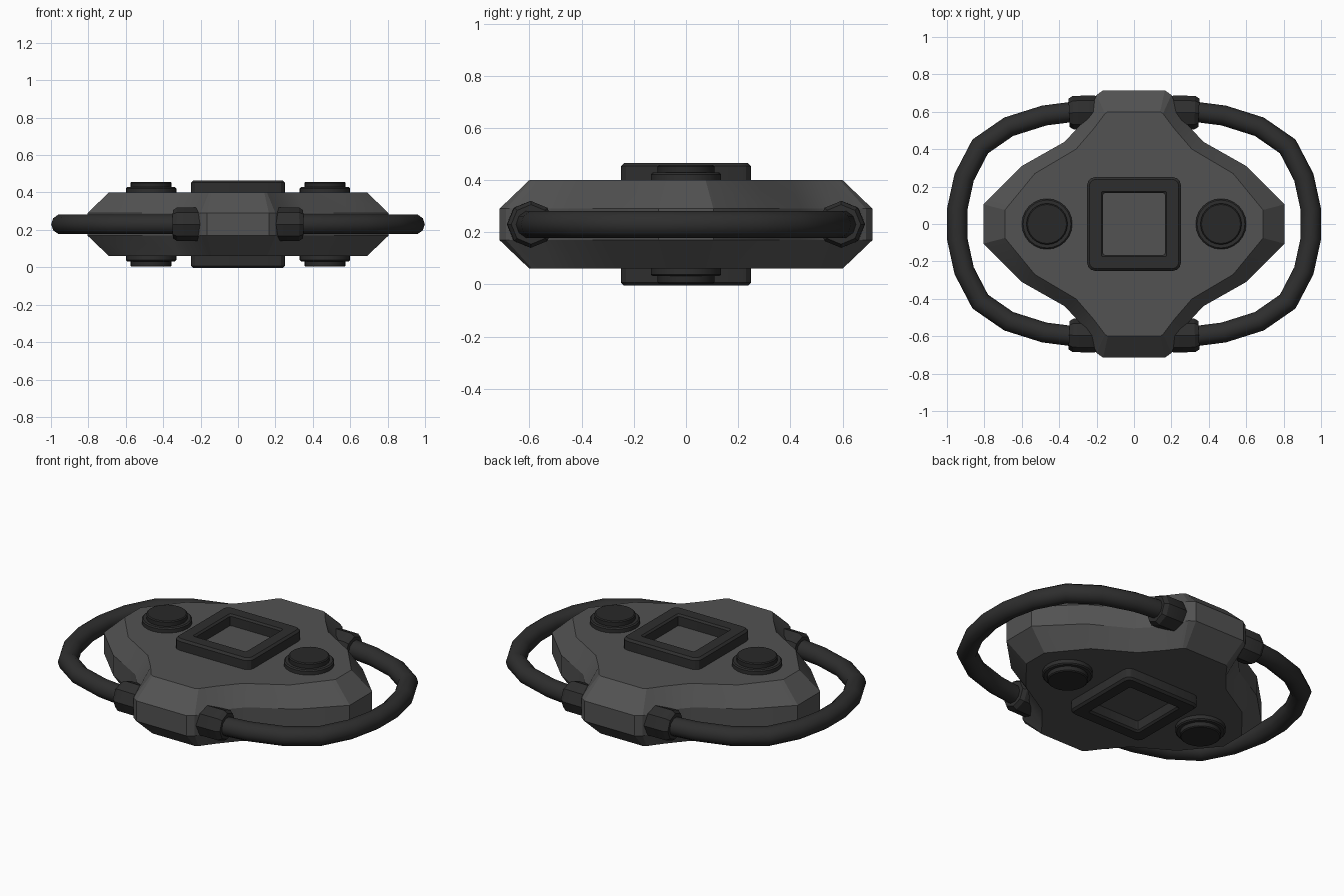
import bpy, bmesh, math
from mathutils import Vector

cube = bpy.data.objects.get("Cube")
if cube:
    bpy.data.objects.remove(cube)

MID = 0.23  # height of the symmetry plane


def material(name, value):
    m = bpy.data.materials.new(name)
    m.use_nodes = True
    col = (value, value, value, 1)
    m.diffuse_color = col
    bsdf = next(n for n in m.node_tree.nodes if n.type == 'BSDF_PRINCIPLED')
    bsdf.inputs["Base Color"].default_value = col
    bsdf.inputs["Roughness"].default_value = 0.7
    return m


GREY = material("body grey", 0.085)
DARK = material("trim charcoal", 0.027)
CAP = material("button charcoal", 0.022)


def loft(name, rings, mat, caps=True, angle=30):
    """Skin a list of equal-length closed rings."""
    bm = bmesh.new()
    loops = [[bm.verts.new(p) for p in ring] for ring in rings]
    for a, b in zip(loops, loops[1:]):
        for i in range(len(a)):
            j = (i + 1) % len(a)
            bm.faces.new((a[i], a[j], b[j], b[i]))
    if caps:
        bm.faces.new(loops[0])
        bm.faces.new(loops[-1])
    else:
        for i in range(len(loops[0])):
            j = (i + 1) % len(loops[0])
            bm.faces.new((loops[-1][i], loops[-1][j], loops[0][j], loops[0][i]))
    bmesh.ops.recalc_face_normals(bm, faces=bm.faces)
    me = bpy.data.meshes.new(name)
    bm.to_mesh(me)
    bm.free()
    me.materials.append(mat)
    ob = bpy.data.objects.new(name, me)
    bpy.context.collection.objects.link(ob)
    bpy.ops.object.select_all(action='DESELECT')
    ob.select_set(True)
    bpy.context.view_layer.objects.active = ob
    bpy.ops.object.shade_smooth_by_angle(angle=math.radians(angle))
    return ob


def four_way(quarter, z):
    """Mirror a quarter outline (back to side) into a closed ring."""
    half = quarter + [(x, -y) for x, y in reversed(quarter)]
    full = half + [(-x, y) for x, y in reversed(half)]
    return [(x, y, z) for x, y in full]


def circle(cx, r, z, n=24):
    return [(cx + r * math.cos(math.tau * i / n), r * math.sin(math.tau * i / n), z)
            for i in range(n)]


def rounded_square(h, r, z):
    arc = [math.radians(90 - 30 * i) for i in range(4)]
    return four_way([(h - r + r * math.cos(a), h - r + r * math.sin(a)) for a in arc], z)


def tube(name, path, radii, mat, angle, sides=8):
    """Sweep a polygon along a horizontal path with mitred joints."""
    pts = [Vector((x, y, MID)) for x, y in path]
    rings = []
    for i, p in enumerate(pts):
        d0 = (p - pts[i - 1]).normalized() if i else (pts[1] - p).normalized()
        d1 = (pts[i + 1] - p).normalized() if i < len(pts) - 1 else d0
        t = (d0 + d1).normalized()
        n = Vector((-t.y, t.x, 0)) / max(t.dot(d0), 0.5)
        rings.append([p + radii[i] * (math.cos(a) * n + math.sin(a) * Vector((0, 0, 1)))
                      for a in (math.tau * k / sides for k in range(sides))])
    return loft(name, rings, mat, angle=angle)


# Faceted body with a vertical waist and sloping shoulders
waist = [(0.165, 0.715), (0.2, 0.69), (0.26, 0.56), (0.37, 0.44), (0.6, 0.31), (0.805, 0.105)]
deck = [(0.14, 0.6), (0.155, 0.59), (0.215, 0.51), (0.31, 0.4), (0.53, 0.27), (0.69, 0.075)]
loft("body", [four_way(deck, 0.06), four_way(waist, 0.17),
              four_way(waist, 0.29), four_way(deck, 0.4)], GREY, angle=20)

# Frames and buttons on both faces
for face, s in (("top", 1), ("bottom", -1)):
    def lift(h):
        return MID + s * (0.17 + h)

    loft(face + "_frame", [rounded_square(0.25, 0.04, lift(-0.01)),
                           rounded_square(0.25, 0.04, lift(0.053)),
                           rounded_square(0.238, 0.03, lift(0.065)),
                           rounded_square(0.175, 0.012, lift(0.065)),
                           rounded_square(0.165, 0.01, lift(0.055)),
                           rounded_square(0.165, 0.01, lift(-0.01))], DARK, caps=False)
    for side, cx in (("left", 0.465), ("right", -0.465)):
        loft(f"{face}_{side}_button_base",
             [circle(cx, 0.135, lift(-0.01)), circle(cx, 0.135, lift(0.022)),
              circle(cx, 0.128, lift(0.028))], DARK)
        loft(f"{face}_{side}_button_cap",
             [circle(cx, 0.11, lift(0.02)), circle(cx, 0.11, lift(0.052)),
              circle(cx, 0.104, lift(0.057))], CAP)

# Looped handles and the collars that hold their ends
bend = [(0.2, 0.605), (0.34, 0.598), (0.48, 0.58), (0.67, 0.52), (0.822, 0.415),
        (0.908, 0.25), (0.945, 0.08)]
bend += [(x, -y) for x, y in reversed(bend)]
sleeve = [(0.18, 0.597), (0.21, 0.597), (0.325, 0.595), (0.347, 0.594)]
for side, s in (("left", 1), ("right", -1)):
    tube(side + "_handle", [(s * x, y) for x, y in bend], [0.054] * len(bend), DARK, 50, 10)
    for end, e in (("front", -1), ("back", 1)):
        tube(f"{end}_{side}_collar", [(s * x, e * y) for x, y in sleeve],
             [0.075, 0.09, 0.09, 0.076], DARK, 30)
